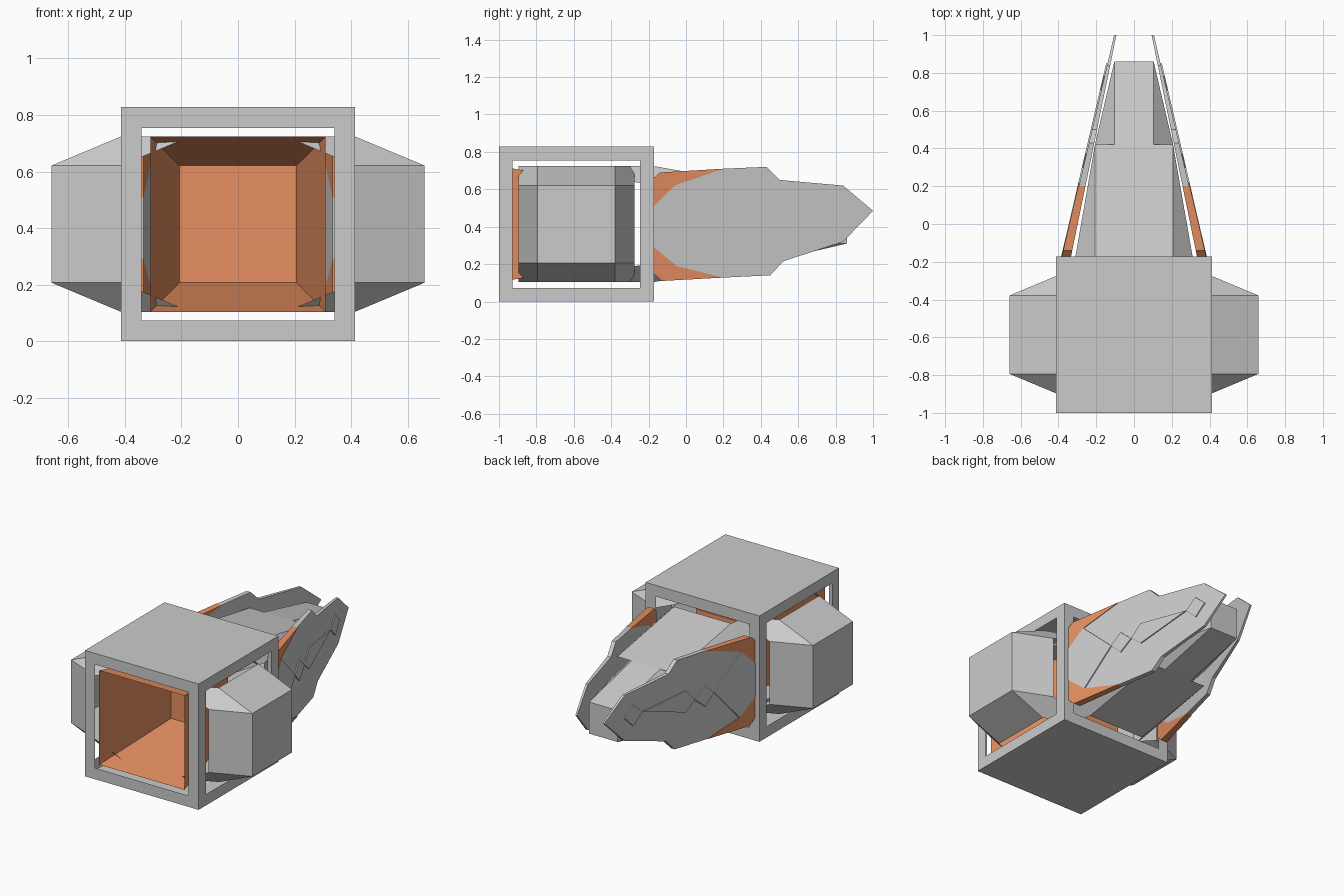
import bpy, bmesh
from mathutils import Vector, Matrix

if "Cube" in bpy.data.objects:
    bpy.data.objects.remove(bpy.data.objects["Cube"])

ZC = 0.414
orange = bpy.data.materials.new("orange")
orange.diffuse_color = (0.8, 0.28, 0.12, 1)
orange.use_nodes = True
orange.node_tree.nodes["Principled BSDF"].inputs["Base Color"].default_value = orange.diffuse_color


def make(name, bm, mat=None):
    me = bpy.data.meshes.new(name)
    bm.to_mesh(me)
    bm.free()
    ob = bpy.data.objects.new(name, me)
    bpy.context.collection.objects.link(ob)
    if mat:
        me.materials.append(mat)
    return ob


def taper(name, rot, start, end, r0, r1, cap=True):
    """Square taper along local +y with notched corners, turned by rot."""
    bm = bmesh.new()
    M = rot
    P = lambda u, d, v: bm.verts.new(M @ Vector((u, d, v)) + Vector((0, 0, ZC)))
    corners = [(1, 1), (-1, 1), (-1, -1), (1, -1)]
    tips = [P(a * r1, end, b * r1) for a, b in corners]
    horiz = [P(a * r1, start, b * r0) for a, b in corners]
    vert = [P(a * r0, start, b * r1) for a, b in corners]
    deep = [P(a * r0, 2 * start - end, b * r0) for a, b in corners]
    for i in range(4):
        j = (i + 1) % 4
        side = horiz if i % 2 == 0 else vert
        bm.faces.new((side[i], side[j], tips[j], tips[i]))
        bm.faces.new((tips[i], horiz[i], deep[i], vert[i]))
    if cap:
        bm.faces.new(tips)
    bmesh.ops.recalc_face_normals(bm, faces=bm.faces)
    return make(name, bm)


# Box body with framed openings on four sides
bm = bmesh.new()
bmesh.ops.create_cube(bm, size=0.828)
bmesh.ops.translate(bm, verts=bm.verts, vec=(0, -0.586, ZC))
bm.normal_update()
walls = [f for f in bm.faces if abs(f.normal.z) < 0.5]
for f in walls:
    bmesh.ops.inset_individual(bm, faces=[f], thickness=0.104)
bmesh.ops.delete(bm, geom=walls, context='FACES_ONLY')
make("body_frame", bm)

# Tapered orange intake inside the front opening
bm = bmesh.new()
rings = [[bm.verts.new((a * r, y, ZC + b * r)) for a, b in
          ((-1, -1), (1, -1), (1, 1), (-1, 1))] for r, y in ((0.31, -1), (0.207, -0.4))]
for i in range(4):
    j = (i + 1) % 4
    bm.faces.new((rings[0][j], rings[0][i], rings[1][i], rings[1][j]))
bm.faces.new(rings[1])
make("front_intake", bm, orange)

# Side pods and two-stage nose
for s, side in ((1, "right"), (-1, "left")):
    turn = Matrix.Translation((0, -0.586, 0)) @ Matrix.Rotation(-s * 1.5707963, 4, 'Z')
    taper(side + "_pod", turn, 0.414, 0.66, 0.31, 0.207)
ident = Matrix.Identity(4)
taper("nose_base", ident, -0.172, 0.42, 0.31, 0.207, cap=False)
taper("nose_tip", ident, 0.42, 0.86, 0.207, 0.104)


def plate(name, s, pts, out=0.0, mat=None):
    """Slanted plate from a y-z outline; it thins towards the tip."""
    bm = bmesh.new()
    outer, inner = [], []
    for y, z in pts:
        t = y + 0.17
        x = 0.378 - 0.233 * t
        outer.append(bm.verts.new((s * (x + out), y, z)))
        inner.append(bm.verts.new((s * (x - 0.045 + 0.028 * t), y, z)))
    bm.faces.new(outer)
    bm.faces.new(inner[::-1])
    n = len(pts)
    for i in range(n):
        j = (i + 1) % n
        bm.faces.new((outer[i], inner[i], inner[j], outer[j]))
    bmesh.ops.recalc_face_normals(bm, faces=bm.faces)
    return make(name, bm, mat)


main = [(-.172, .51), (-.06, .62), (.2, .71), (.43, .72), (.5, .65), (.84, .62), (1, .485),
        (.84, .32), (.52, .215), (.45, .14), (.2, .128), (-.05, .19), (-.172, .29)]
top_corner = [(-.172, .51), (-.172, .66), (-.14, .69), (.2, .71), (-.06, .62)]
low_corner = [(-.172, .29), (-.172, .15), (-.13, .11), (.2, .128), (-.05, .19)]
panels = [[(-.172, .51), (-.06, .62), (.15, .42), (-.05, .19), (-.172, .29)],
          [(.15, .42), (.22, .49), (.3, .42), (.22, .35)],
          [(.3, .42), (.37, .5), (.71, .47), (.37, .36)],
          [(.71, .47), (.78, .54), (.85, .475), (.78, .4)]]

# Side plates, orange corners and raised panels
for s, side in ((1, "right"), (-1, "left")):
    plate(side + "_plate", s, main)
    plate(side + "_top_accent", s, top_corner, 0.004, orange)
    plate(side + "_low_accent", s, low_corner, 0.004, orange)
    for i, p in enumerate(panels):
        plate(f"{side}_panel_{i + 1}", s, p, 0.007)
